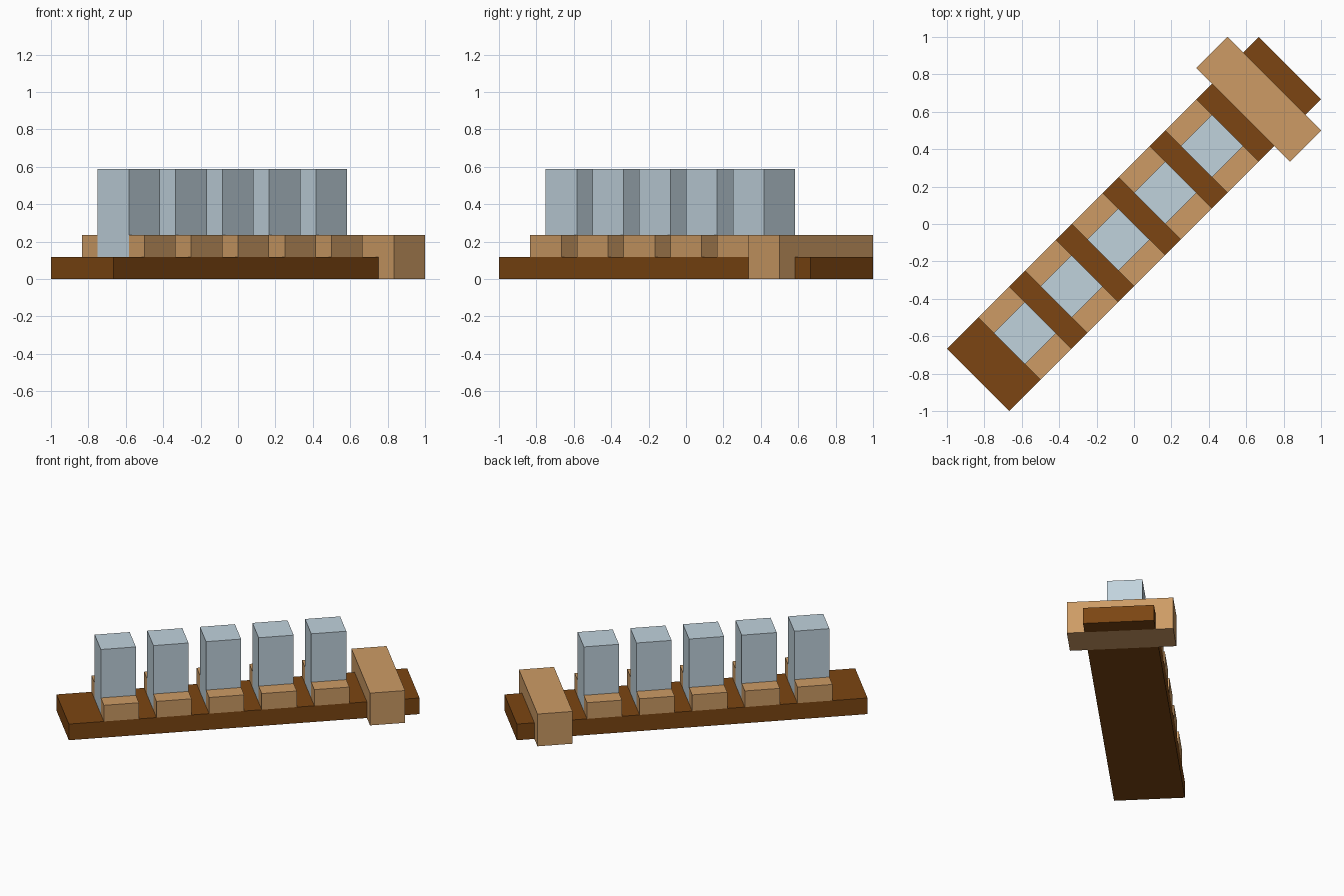
import bpy
import bmesh
from math import pi
from mathutils import Matrix

default = bpy.data.objects.get("Cube")
if default:
    bpy.data.objects.remove(default, do_unlink=True)

U = 2 ** 0.5 / 12               # grid unit: every part is a whole number of these
TURN = Matrix.Rotation(pi / 4, 4, "Z")


def material(name, colour):
    mat = bpy.data.materials.new(name)
    mat.use_nodes = True
    mat.diffuse_color = (*colour, 1)
    bsdf = next(n for n in mat.node_tree.nodes if n.type == "BSDF_PRINCIPLED")
    bsdf.inputs["Base Color"].default_value = (*colour, 1)
    return mat


dark_wood = material("dark wood", (0.20, 0.06, 0.006))
light_wood = material("light wood", (0.61, 0.33, 0.13))
pale_steel = material("pale steel", (0.53, 0.645, 0.72))


def block(name, mat, along, across, height):
    """Box given by (min, max) spans in grid units, turned onto the diagonal."""
    spans = (along, across, height)
    centre = [U * (lo + hi) / 2 for lo, hi in spans]
    size = [U * (hi - lo) for lo, hi in spans]
    bm = bmesh.new()
    bmesh.ops.create_cube(bm, size=1)
    bm.transform(TURN @ Matrix.Translation(centre) @ Matrix.Diagonal((*size, 1)))
    mesh = bpy.data.meshes.new(name)
    bm.to_mesh(mesh)
    bm.free()
    mesh.materials.append(mat)
    obj = bpy.data.objects.new(name, mesh)
    bpy.context.collection.objects.link(obj)


# Base board, interrupted by the crossbar
block("base_board", dark_wood, (-10, 7), (-2, 2), (0, 1))
block("board_tip", dark_wood, (9, 10), (-2, 2), (0, 1))
block("crossbar", light_wood, (7, 9), (-3, 3), (0, 2))

# Five upright posts, each held between two side cheeks
for i in range(5):
    along = (-8 + 3 * i, -6 + 3 * i)
    block(f"post_{i + 1}", pale_steel, along, (-1, 1), (1, 5))
    block(f"right_cheek_{i + 1}", light_wood, along, (1, 2), (1, 2))
    block(f"left_cheek_{i + 1}", light_wood, along, (-2, -1), (1, 2))
